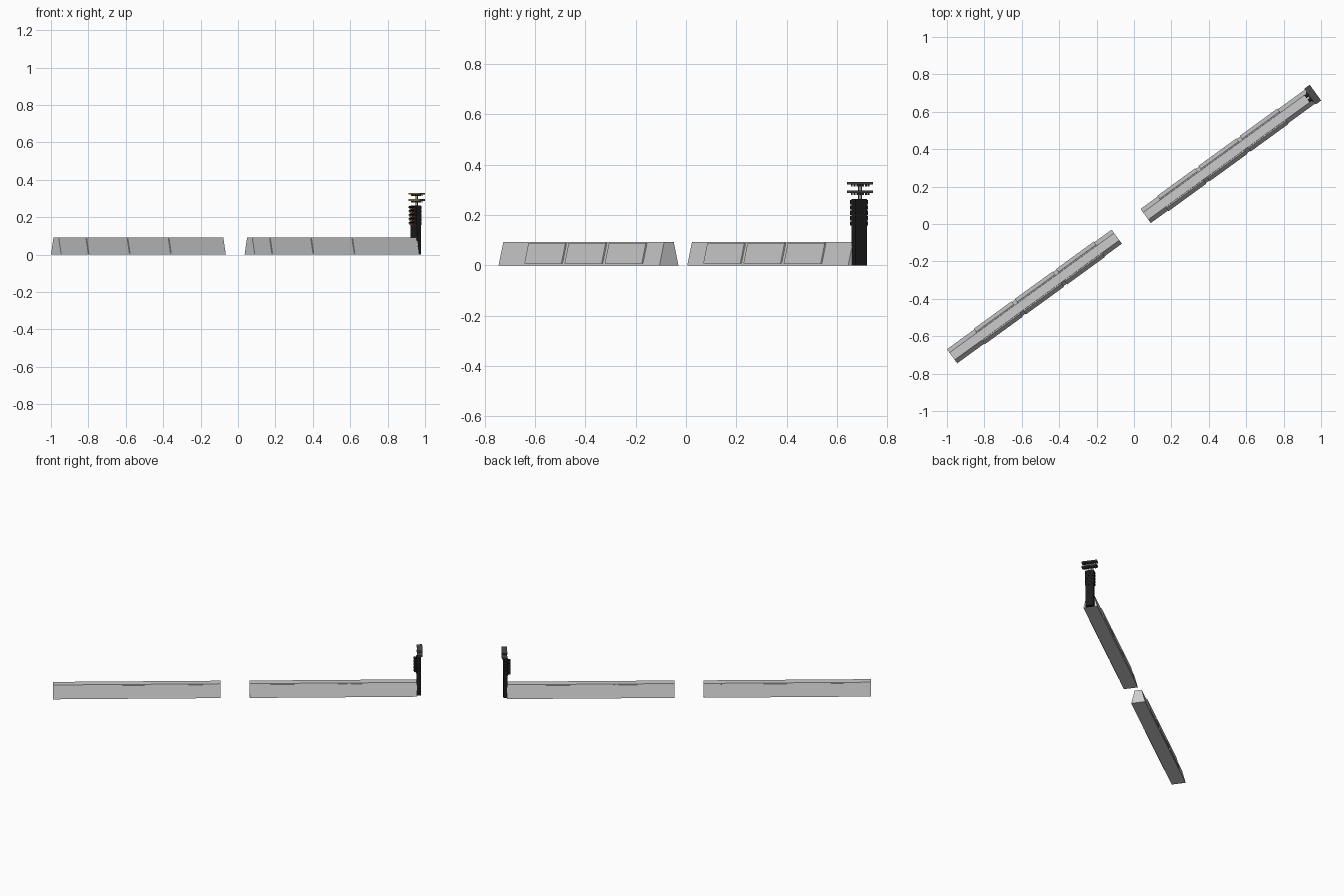
import bpy, bmesh, math
from mathutils import Matrix, Vector

if "Cube" in bpy.data.objects:
    bpy.data.objects.remove(bpy.data.objects["Cube"])

L, HW, TW, H = 1.088, 0.0465, 0.0235, 0.092   # length, half base, half top, height
ANG = math.radians(36)


def mat(name, c):
    m = bpy.data.materials.new(name)
    m.diffuse_color = (*c, 1)
    m.use_nodes = True
    m.node_tree.nodes["Principled BSDF"].inputs["Base Color"].default_value = m.diffuse_color
    return m


BLACK = mat("black_paint", (0.012, 0.012, 0.012))
STEEL = mat("dark_steel", (0.07, 0.07, 0.075))
RED = mat("red_lamp", (0.5, 0.03, 0.02))
YELLOW = mat("yellow_lamp", (0.6, 0.5, 0.12))


def finish(bm, name, M, material=None):
    bmesh.ops.recalc_face_normals(bm, faces=bm.faces)
    me = bpy.data.meshes.new(name)
    bm.to_mesh(me)
    bm.free()
    ob = bpy.data.objects.new(name, me)
    ob.matrix_world = M
    bpy.context.collection.objects.link(ob)
    if material:
        me.materials.append(material)
    return ob


def add_box(bm, x, y, z):
    size = [b - a for a, b in (x, y, z)]
    mid = [(a + b) / 2 for a, b in (x, y, z)]
    bmesh.ops.create_cube(bm, size=1, matrix=Matrix.Translation(mid) @ Matrix.Diagonal((*size, 1)))


def add_cyl(bm, centre, r, depth, axis='Z', n=12):
    R = Matrix.Rotation(math.pi / 2, 4, 'Y') if axis == 'X' else Matrix()
    bmesh.ops.create_cone(bm, cap_ends=True, segments=n, radius1=r, radius2=r, depth=depth,
                          matrix=Matrix.Translation(centre) @ R)


def add_hexa(bm, a, b):
    # solid between two matching quads
    va = [bm.verts.new(p) for p in a]
    vb = [bm.verts.new(p) for p in b]
    bm.faces.new(va)
    bm.faces.new(vb[::-1])
    for i in range(4):
        j = (i + 1) % 4
        bm.faces.new((va[i], va[j], vb[j], vb[i]))


def barrier(name, M):
    # sloped concrete wall
    bm = bmesh.new()
    prof = [(-HW, 0), (HW, 0), (TW, H), (-TW, H)]
    add_hexa(bm, [(-L / 2, y, z) for y, z in prof], [(L / 2, y, z) for y, z in prof])
    finish(bm, name, M)
    # thin raised panels on both sloped sides
    bm = bmesh.new()
    z0, z1, t = 0.006, 0.087, 0.006
    for s in (-1, 1):
        out = Vector((0, s * H, HW - TW)).normalized() * t
        for i in range(3):
            # panels sit off-centre, mirrored by rotation of the whole barrier
            x0 = -L / 2 + 0.18 + i * 0.272
            x1 = x0 + 0.25
            y = lambda z: s * (HW - (HW - TW) * z / H)
            quad = [Vector(p) for p in ((x0, y(z0), z0), (x1, y(z0), z0), (x1, y(z1), z1), (x0, y(z1), z1))]
            add_hexa(bm, [p - out * 0.3 for p in quad], [p + out for p in quad])
    finish(bm, name + "_panels", M)


R = Matrix.Rotation(ANG, 4, 'Z')
barrier("front_barrier", Matrix.Translation((-0.5325, -0.3875, 0)) @ R)
M2 = Matrix.Translation((0.5025, 0.3625, 0)) @ R
barrier("rear_barrier", M2 @ Matrix.Rotation(math.pi, 4, 'Z'))

# signal frame: origin at the end of the rear barrier, x along it
S = M2 @ Matrix.Translation((L / 2, 0, 0))

# signal post
bm = bmesh.new()
add_box(bm, (-0.004, 0.024), (-0.028, 0.028), (0, 0.264))
finish(bm, "signal_post", S, BLACK)

# stacked lamp housings
bm = bmesh.new()
rows = [0.166 + i * 0.0212 for i in range(5)]
for z in rows:
    add_box(bm, (-0.008, 0.026), (-0.031, 0.031), (z - 0.0085, z + 0.0085))
finish(bm, "lamp_housings", S, BLACK)

# lamps and their half-round hoods, two columns
hoods, red, yel = bmesh.new(), bmesh.new(), bmesh.new()
for z in rows:
    for y, target in ((-0.014, red), (0.014, yel)):
        add_cyl(target, (-0.009, y, z), 0.007, 0.004, 'X')
        arc = [math.radians(a) for a in range(0, 181, 30)]
        for a, b in zip(arc, arc[1:]):
            ring = lambda x: [(x, y + r * math.cos(q), z + r * math.sin(q))
                              for r, q in ((0.0075, a), (0.0088, a), (0.0088, b), (0.0075, b))]
            add_hexa(hoods, ring(-0.008), ring(-0.022))
finish(hoods, "lamp_hoods", S, BLACK)
finish(red, "red_lamps", S, RED)
finish(yel, "yellow_lamps", S, YELLOW)

# twin masts above the post
bm = bmesh.new()
for y in (-0.007, 0.007):
    add_cyl(bm, (0.016, y, 0.293), 0.003, 0.066)
finish(bm, "masts", S, STEEL)

# two crossbars with hanging lamps and a pale inner strip
bars, bulbs, strips = bmesh.new(), bmesh.new(), bmesh.new()
for z in (0.288, 0.321):
    add_box(bars, (0, 0.034), (-0.052, 0.052), (z, z + 0.009))
    add_box(strips, (-0.002, 0.001), (-0.05, 0.05), (z + 0.002, z + 0.007))
    for i in range(6):
        y = (i - 2.5) * 0.014
        for x in (0.008, 0.026):
            add_cyl(bulbs, (x, y, z - 0.004), 0.0035, 0.009, n=8)
finish(bars, "crossbars", S, STEEL)
finish(strips, "crossbar_strips", S, YELLOW)
finish(bulbs, "crossbar_lamps", S, STEEL)
